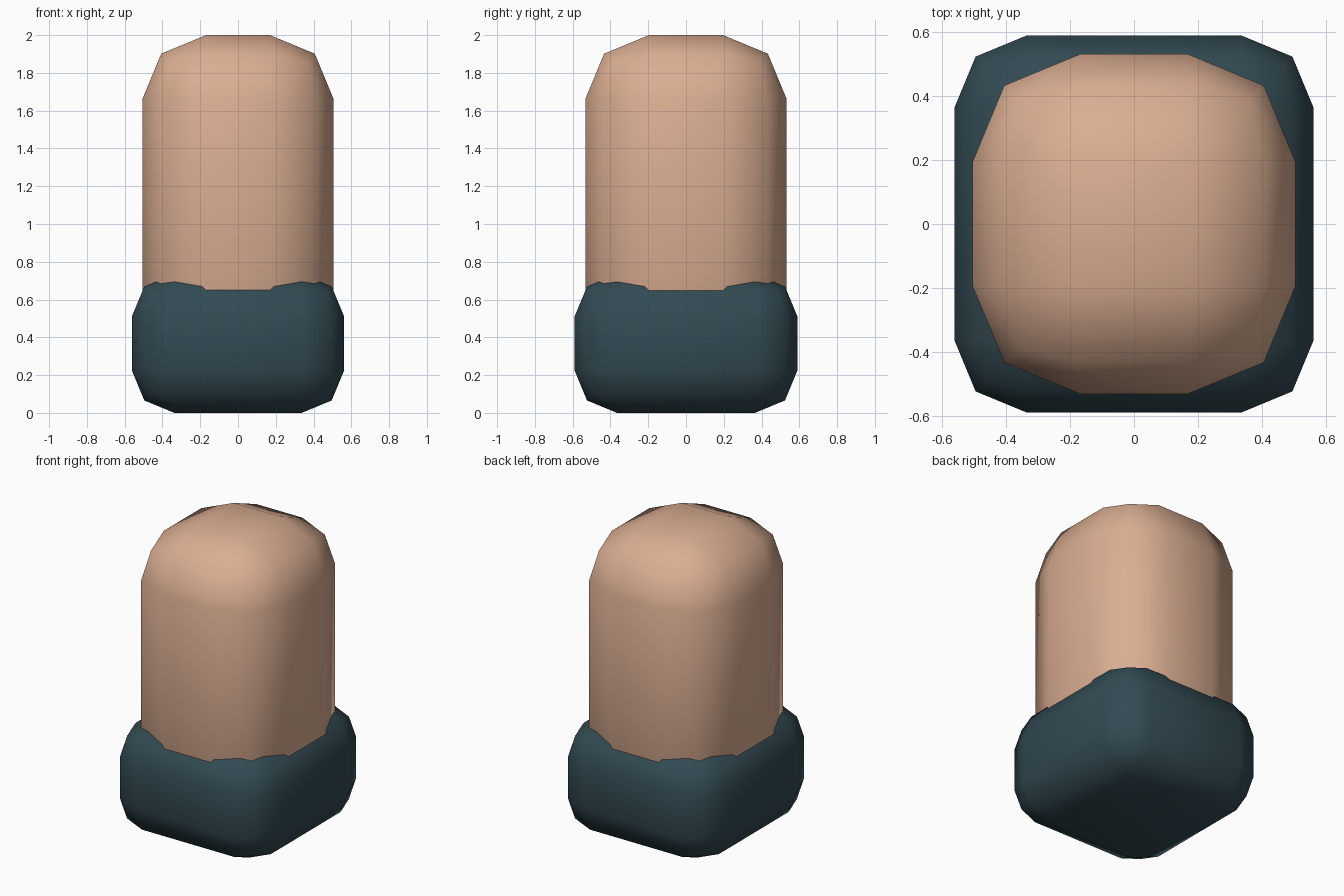
import bpy
import bmesh

if "Cube" in bpy.data.objects:
    bpy.data.objects.remove(bpy.data.objects["Cube"])


def material(name, color):
    mat = bpy.data.materials.new(name)
    mat.diffuse_color = (*color, 1)
    mat.use_nodes = True
    mat.node_tree.nodes["Principled BSDF"].inputs["Base Color"].default_value = mat.diffuse_color
    return mat


def rounded_block(name, half_x, half_y, bottom, top, radius, mat):
    """Box with two-step rounded edges and smooth shading."""
    mesh = bpy.data.meshes.new(name)
    bm = bmesh.new()
    bmesh.ops.create_cube(bm, size=1)
    for v in bm.verts:
        v.co.x *= 2 * half_x
        v.co.y *= 2 * half_y
        v.co.z = (bottom + top) / 2 + v.co.z * (top - bottom)
    bmesh.ops.bevel(bm, geom=bm.edges[:], offset=radius, offset_type='OFFSET',
                    segments=2, profile=0.5, affect='EDGES', clamp_overlap=True)
    for f in bm.faces:
        f.smooth = True
    bm.to_mesh(mesh)
    bm.free()
    mesh.materials.append(mat)
    obj = bpy.data.objects.new(name, mesh)
    bpy.context.collection.objects.link(obj)
    return obj


tan = material("warm_tan", (0.70, 0.42, 0.285))
teal = material("dark_teal", (0.032, 0.068, 0.085))

# Tall upper block, its lower end sunk into the cuff
rounded_block("upper_body", 0.505, 0.532, 0.25, 2.0, 0.336, tan)

# Wider cuff around the foot
rounded_block("lower_cuff", 0.562, 0.59, 0.0, 0.735, 0.225, teal)
